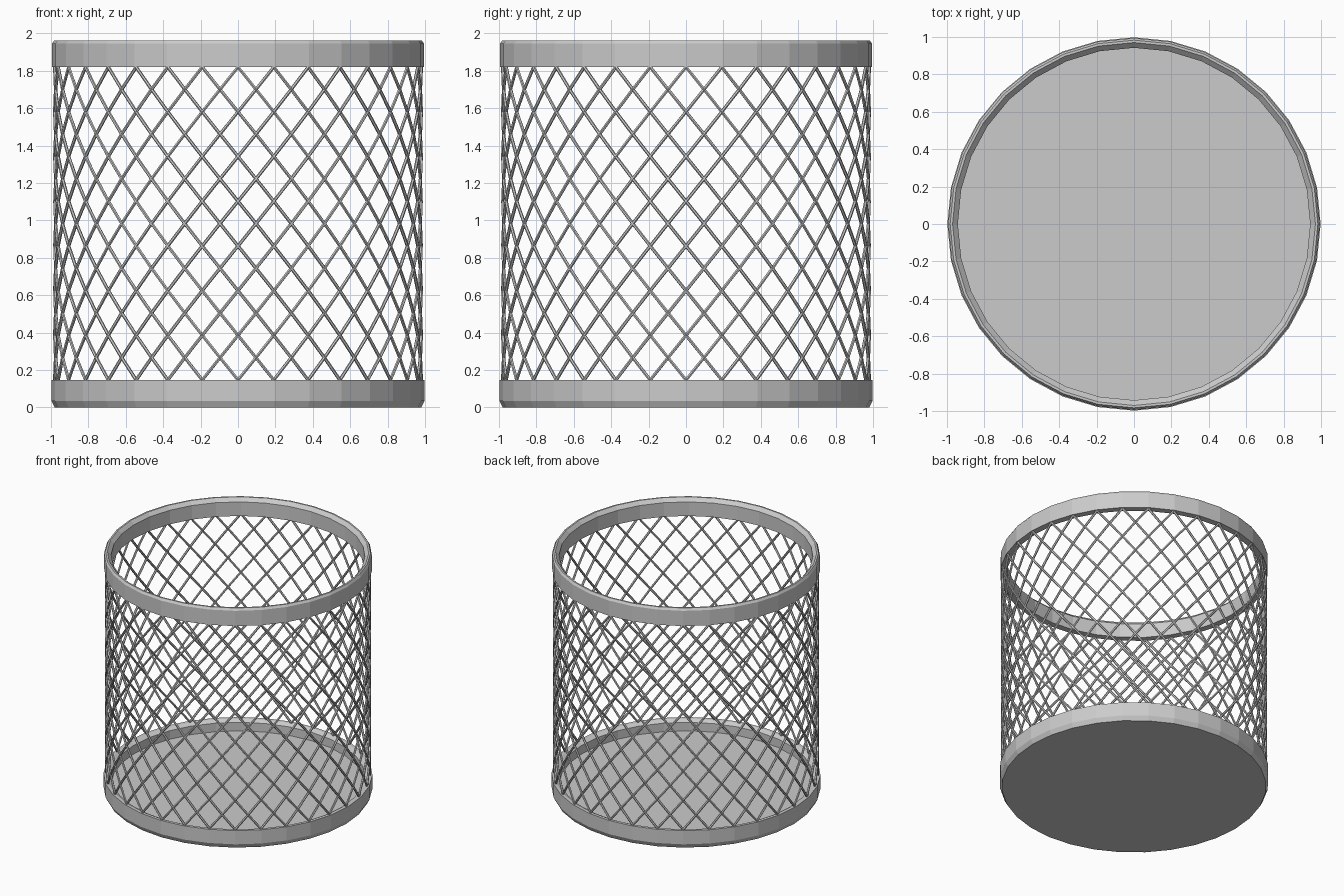
import bpy, bmesh
from math import sin, cos, pi

if "Cube" in bpy.data.objects:
    bpy.data.objects.remove(bpy.data.objects["Cube"])

SIDES = 32
Z_LOW, Z_HIGH = 0.147, 1.82


def lathe(name, profile, closed):
    """Spin (radius, z) points around z; zero radius becomes a pole."""
    bm = bmesh.new()
    rings = []
    for r, z in profile:
        if r == 0:
            rings.append([bm.verts.new((0, 0, z))] * SIDES)
        else:
            rings.append([bm.verts.new((r * cos(2 * pi * i / SIDES), r * sin(2 * pi * i / SIDES), z))
                          for i in range(SIDES)])
    pairs = list(zip(rings, rings[1:]))
    if closed:
        pairs.append((rings[-1], rings[0]))
    for a, b in pairs:
        for i in range(SIDES):
            j = (i + 1) % SIDES
            bm.faces.new(list(dict.fromkeys((a[i], a[j], b[j], b[i]))))
    bmesh.ops.recalc_face_normals(bm, faces=bm.faces)
    mesh = bpy.data.meshes.new(name)
    bm.to_mesh(mesh)
    bm.free()
    obj = bpy.data.objects.new(name, mesh)
    bpy.context.collection.objects.link(obj)
    return obj


# Base dish with a raised lip and a recessed floor
lathe("base", [(0, 0), (0.98, 0), (0.998, 0.035), (0.998, Z_LOW), (0.975, Z_LOW),
               (0.942, 0.13), (0.942, 0.06), (0, 0.06)], False)

# Top rim band with a chamfered upper edge
lathe("top_rim", [(0.994, Z_HIGH), (0.994, 1.945), (0.983, 1.963), (0.97, 1.963),
                  (0.942, 1.935), (0.942, Z_HIGH)], True)

# Diamond lattice: 32 helical wires in each direction
ROWS = 7
curve = bpy.data.curves.new("wire_lattice", 'CURVE')
curve.dimensions = '3D'
curve.bevel_depth = 0.009
curve.bevel_resolution = 1
steps = ROWS * 2
for direction in (1, -1):
    for k in range(SIDES):
        spline = curve.splines.new('POLY')
        spline.points.add(steps)
        for s in range(steps + 1):
            a = 2 * pi / SIDES * (k + direction * s / 2)
            z = Z_LOW + (Z_HIGH - Z_LOW) * s / steps
            spline.points[s].co = (0.98 * cos(a), 0.98 * sin(a), z, 1)
        spline.use_smooth = False
lattice = bpy.data.objects.new("wire_lattice", curve)
bpy.context.collection.objects.link(lattice)
